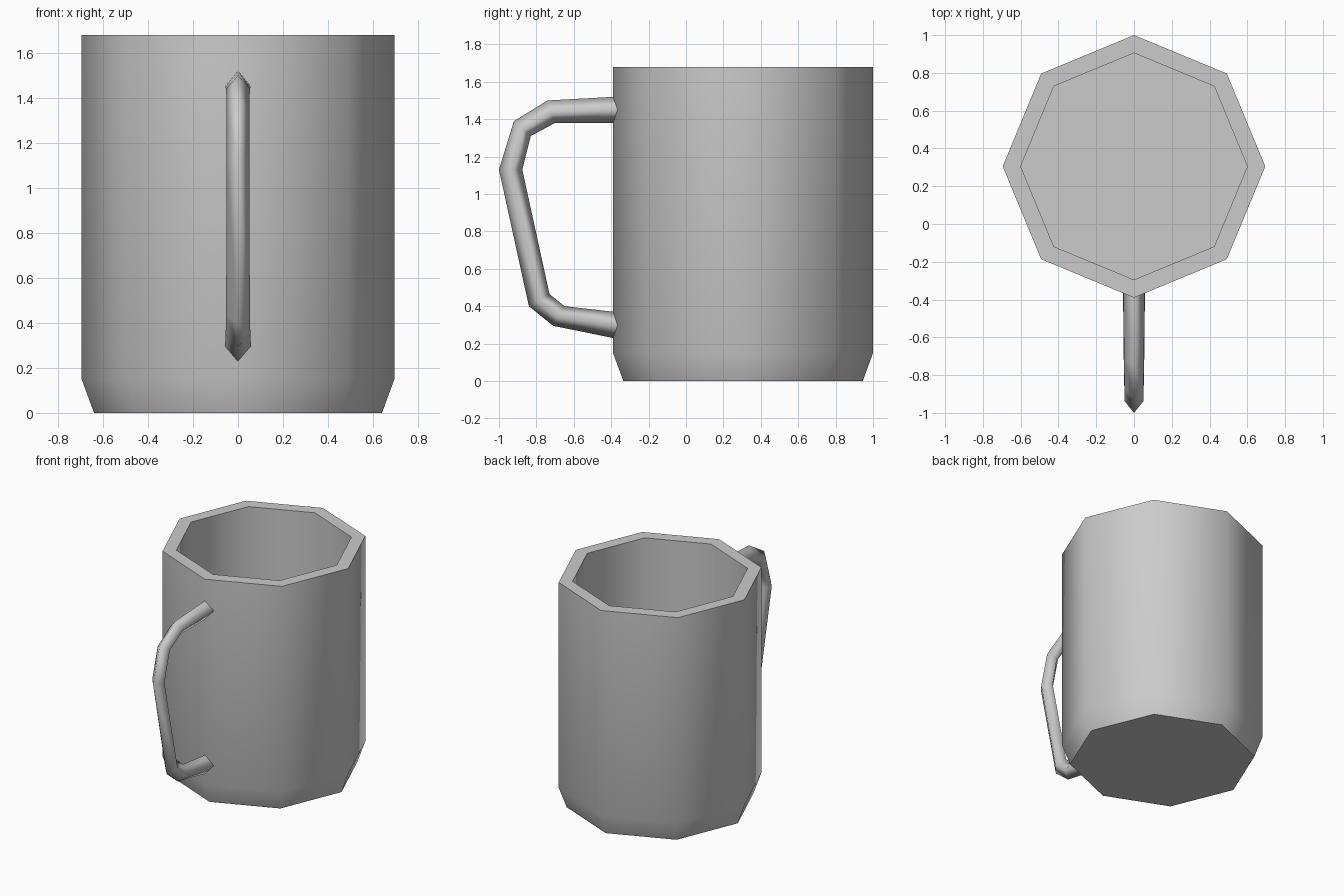
import bpy, bmesh, math

cube = bpy.data.objects.get("Cube")
if cube:
    bpy.data.objects.remove(cube, do_unlink=True)

grey = bpy.data.materials.new("plain grey")
grey.use_nodes = True
colour = (0.6, 0.6, 0.6, 1)
grey.diffuse_color = colour
grey.node_tree.nodes["Principled BSDF"].inputs["Base Color"].default_value = colour


def loft(name, rings, smooth_angle):
    """Skin a row of equal rings into a closed smooth-shaded solid."""
    bm = bmesh.new()
    loops = [[bm.verts.new(p) for p in ring] for ring in rings]
    n = len(loops[0])
    for a, b in zip(loops, loops[1:]):
        for i in range(n):
            j = (i + 1) % n
            bm.faces.new((a[i], a[j], b[j], b[i]))
    for cap in (loops[0], loops[-1]):
        face = bm.faces.new(cap)
    bmesh.ops.recalc_face_normals(bm, faces=bm.faces)
    limit = math.radians(smooth_angle)
    for face in bm.faces:
        face.smooth = True
    for edge in bm.edges:
        on_cap = any(set(edge.verts) <= set(c) for c in (loops[0], loops[-1]))
        edge.smooth = not on_cap and edge.calc_face_angle(0) < limit
    mesh = bpy.data.meshes.new(name)
    bm.to_mesh(mesh)
    bm.free()
    mesh.materials.append(grey)
    obj = bpy.data.objects.new(name, mesh)
    bpy.context.collection.objects.link(obj)
    return obj


# Octagonal cup: outside from the foot up, over the rim, down to the floor
SIDES, CENTRE_Y = 8, 0.305


def octagon(radius, z):
    return [(radius * math.sin(math.tau * i / SIDES),
             CENTRE_Y - radius * math.cos(math.tau * i / SIDES), z)
            for i in range(SIDES)]


cup_profile = [(0.64, 0), (0.695, 0.15), (0.695, 1.68), (0.6, 1.68), (0.6, 0.1)]
loft("mug_body", [octagon(r, z) for r, z in cup_profile], 60)

# Handle: diamond section between an outer and an inner path in the y-z plane
outer = [(-0.34, 1.522), (-0.74, 1.50), (-0.92, 1.39), (-1.0, 1.13),
         (-0.84, 0.40), (-0.71, 0.295), (-0.34, 0.22)]
inner = [(-0.34, 1.38), (-0.70, 1.38), (-0.83, 1.31), (-0.875, 1.13),
         (-0.73, 0.465), (-0.65, 0.40), (-0.34, 0.365)]
widths = [0.057, 0.053, 0.05, 0.05, 0.053, 0.055, 0.058]


def diamond(out, inn, half):
    my, mz = (out[0] + inn[0]) / 2, (out[1] + inn[1]) / 2
    return [(0, *out), (half, my, mz), (0, *inn), (-half, my, mz)]


loft("handle", [diamond(*row) for row in zip(outer, inner, widths)], 180)
